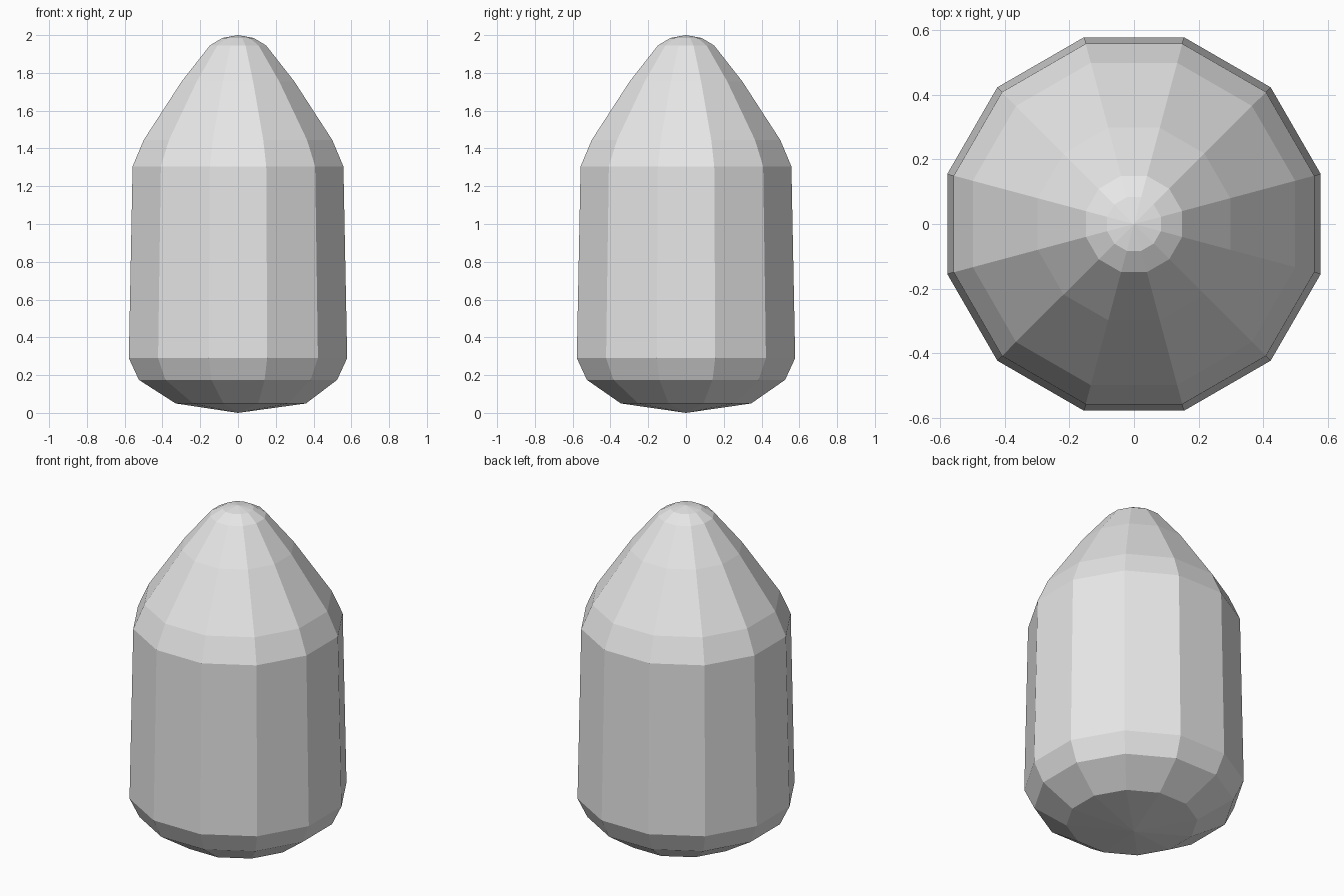
import bpy, bmesh, math

cube = bpy.data.objects.get("Cube")
if cube:
    bpy.data.objects.remove(cube, do_unlink=True)

SIDES = 12
STEP = 2 * math.pi / SIDES

# Plain grey
grey = bpy.data.materials.new("plain_grey")
grey.use_nodes = True
colour = (0.8, 0.8, 0.8, 1.0)
grey.diffuse_color = colour
grey.node_tree.nodes["Principled BSDF"].inputs["Base Color"].default_value = colour

# Profile from bottom to top: half width across flats, height, x shift
profile = [
    (0.345, 0.05, 0.015),
    (0.525, 0.175, 0),
    (0.578, 0.29, 0),
    (0.558, 1.305, 0),
    (0.499, 1.445, 0),
    (0.298, 1.755, 0),
    (0.149, 1.945, 0),
    (0.083, 1.985, 0),
]

bm = bmesh.new()


def ring(half_width, height, shift):
    """Regular ring with flats facing the axes."""
    radius = half_width / math.cos(STEP / 2)
    angles = [(i + 0.5) * STEP for i in range(SIDES)]
    return [bm.verts.new((shift + radius * math.cos(a), radius * math.sin(a), height))
            for a in angles]


rings = [ring(*row) for row in profile]
bottom = bm.verts.new((0, 0, 0))
tip = bm.verts.new((0, 0, 2))

# Walls between rings, then the shallow cones at both ends
for i in range(SIDES):
    j = (i + 1) % SIDES
    for low, high in zip(rings, rings[1:]):
        bm.faces.new((low[i], low[j], high[j], high[i]))
    bm.faces.new((bottom, rings[0][j], rings[0][i]))
    bm.faces.new((tip, rings[-1][i], rings[-1][j]))

bmesh.ops.recalc_face_normals(bm, faces=bm.faces)
mesh = bpy.data.meshes.new("pointed_capsule_body")
bm.to_mesh(mesh)
bm.free()
mesh.materials.append(grey)
body = bpy.data.objects.new("pointed_capsule_body", mesh)
bpy.context.collection.objects.link(body)
